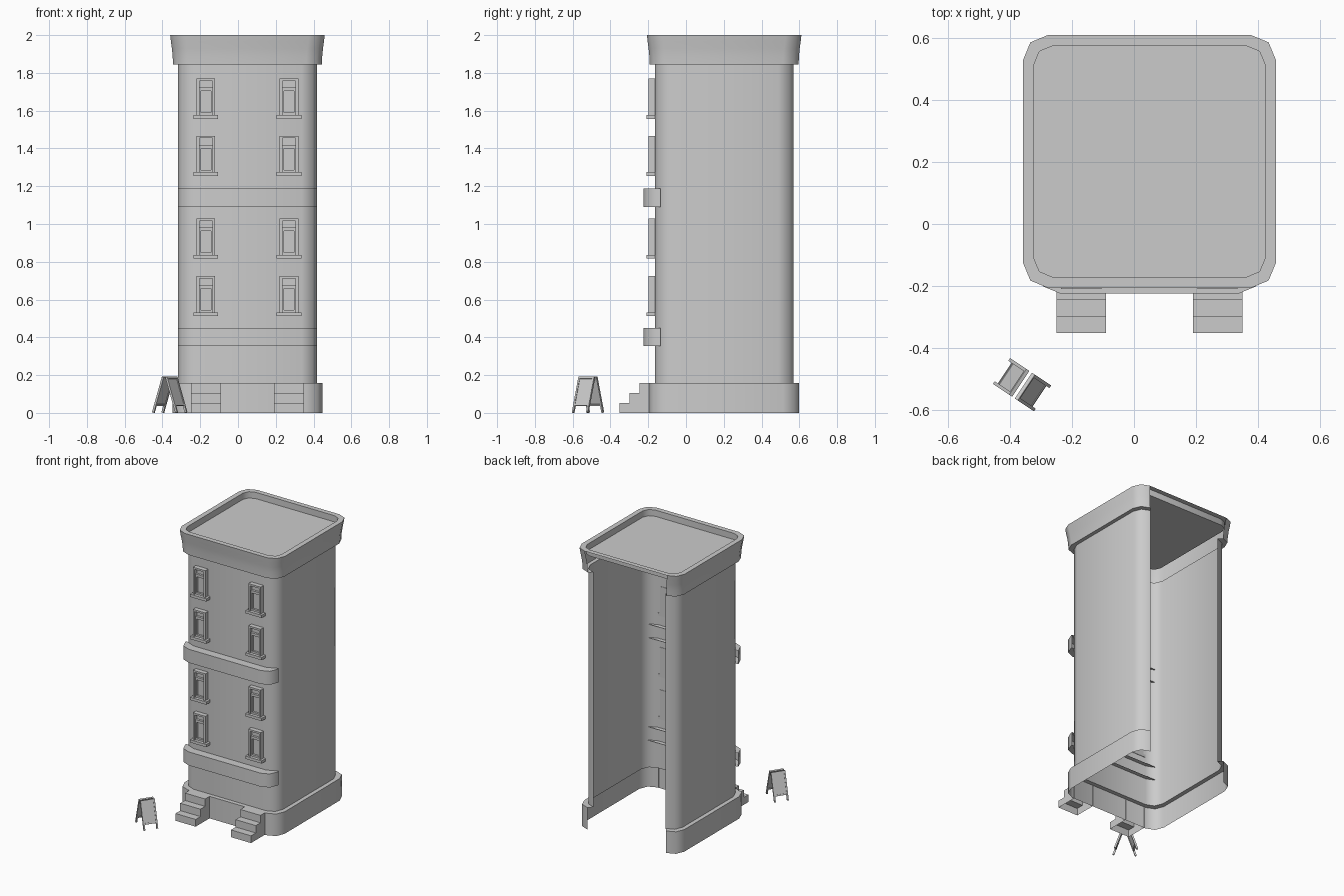
import bpy, bmesh, math
from mathutils import Matrix, Vector

if "Cube" in bpy.data.objects:
    bpy.data.objects.remove(bpy.data.objects["Cube"])

CX, CY = 0.05, 0.202      # tower centre
FRONT = -0.165            # front wall plane


def finish(name, bm, smooth=False):
    me = bpy.data.meshes.new(name)
    bm.to_mesh(me)
    bm.free()
    ob = bpy.data.objects.new(name, me)
    bpy.context.collection.objects.link(ob)
    if smooth:
        bpy.ops.object.select_all(action='DESELECT')
        ob.select_set(True)
        bpy.context.view_layer.objects.active = ob
        bpy.ops.object.shade_smooth_by_angle(angle=math.radians(50))
    return ob


def arc(cx, cy, r, start, n=2):
    return [(cx + r * math.cos(a), cy + r * math.sin(a))
            for a in (start + math.pi / 2 * i / n for i in range(n + 1))]


def outline(half, r):
    """Rounded square, from the back-left corner round the front to the back-right."""
    k = half - r
    corners = [(-k, k, 0.5), (-k, -k, 1.0), (k, -k, 1.5), (k, k, 0.0)]
    pts = []
    for x, y, s in corners:
        pts += arc(CX + x, CY + y, r, s * math.pi)
    return pts


def loft(name, rings, closed=False, cap_top=False, cap_bottom=False):
    """rings: list of (xy outline, z), bottom to top."""
    bm = bmesh.new()
    rows = [[bm.verts.new((x, y, z)) for x, y in pts] for pts, z in rings]
    n = len(rows[0])
    for a, b in zip(rows, rows[1:]):
        for i in range(n if closed else n - 1):
            j = (i + 1) % n
            bm.faces.new((a[i], a[j], b[j], b[i]))
    if cap_top:
        bm.faces.new(rows[-1])
    if cap_bottom:
        bm.faces.new(rows[0][::-1])
    return finish(name, bm, True)


def box(bm, lo, hi, mat=Matrix.Identity(4)):
    lo, hi = Vector(lo), Vector(hi)
    m = mat @ Matrix.Translation((lo + hi) / 2) @ Matrix.Diagonal((*(hi - lo), 1))
    bmesh.ops.create_cube(bm, size=1, matrix=m)


# tower shell, left open at the back
base, wall = outline(0.397, 0.085), outline(0.367, 0.08)
loft("plinth", [(base, 0), (base, 0.158), (wall, 0.158)])
loft("tower_walls", [(wall, 0.158), (wall, 1.845)])
loft("cornice", [(wall, 1.845)] + [(outline(h, 0.083), z) for h, z in (
    (0.394, 1.845), (0.396, 1.89), (0.400, 1.93), (0.405, 1.965), (0.409, 2.0))])

# parapet rim and sunken roof, closed all round
rim, inner = outline(0.409, 0.083), outline(0.373, 0.06)
loft("roof_and_rim", [(rim, 2.0), (inner, 2.0), (inner, 1.955)], closed=True, cap_top=True)

# projecting bands on the front
k = 0.367 - 0.08
band = ([(CX - 0.367, -0.135)] + arc(CX - k, -0.145, 0.08, math.pi)
        + arc(CX + k, -0.145, 0.08, 1.5 * math.pi) + [(CX + 0.367, -0.135)])
for label, z0, z1 in (("lower", 0.353, 0.45), ("upper", 1.09, 1.187)):
    loft(label + "_band", [(band, z0), (band, z1)], cap_top=True, cap_bottom=True)

# windows with sills
for side in (-1, 1):
    x = CX + side * 0.22
    for z in (0.725, 1.03, 1.467, 1.77):
        bm = bmesh.new()
        yb, yf = FRONT + 0.003, -0.198
        for s in (-1, 1):                                            # frame and sash sides
            box(bm, (x + s * 0.042 - 0.007, yf, z - 0.193), (x + s * 0.042 + 0.007, yb, z))
            box(bm, (x + s * 0.031 - 0.004, -0.188, z - 0.193), (x + s * 0.031 + 0.004, yb, z - 0.06))
        box(bm, (x - 0.035, yf, z - 0.013), (x + 0.035, yb, z))       # head
        box(bm, (x - 0.035, -0.190, z - 0.066), (x + 0.035, yb, z - 0.048))   # transom
        box(bm, (x - 0.027, -0.188, z - 0.193), (x + 0.027, yb, z - 0.180))   # sash bottom
        box(bm, (x - 0.035, -0.174, z - 0.193), (x + 0.035, yb, z - 0.013))   # glass
        box(bm, (x - 0.065, -0.210, z - 0.213), (x + 0.065, yb, z - 0.193))   # sill
        finish("window", bm)

# entrance steps
profile = [(-0.352, 0), (-0.352, 0.052), (-0.298, 0.052), (-0.298, 0.105),
           (-0.245, 0.105), (-0.245, 0.158), (-0.19, 0.158), (-0.19, 0)]
for side in (-1, 1):
    x = CX + side * 0.22
    bm = bmesh.new()
    left, right = [[bm.verts.new((x + d, y, z)) for y, z in profile] for d in (-0.08, 0.08)]
    bm.faces.new(left)
    bm.faces.new(right[::-1])
    for i in range(6):
        bm.faces.new((left[i], right[i], right[i + 1], left[i + 1]))
    bmesh.ops.recalc_face_normals(bm, faces=bm.faces)
    finish("entrance_steps", bm)

# folding pavement sign: two leaning framed boards
place = Matrix.Translation((-0.3615, -0.519, 0)) @ Matrix.Rotation(math.radians(-33.7), 4, 'Z')
for turn in (0, math.pi):
    m = (place @ Matrix.Rotation(turn, 4, 'Z') @ Matrix.Translation((0.074, 0, 0.002))
         @ Matrix.Rotation(math.radians(-18.6), 4, 'Y'))
    bm = bmesh.new()
    for s in (-1, 1):
        box(bm, (-0.006, s * 0.045 - 0.005, 0), (0.006, s * 0.045 + 0.005, 0.198), m)   # legs
    box(bm, (-0.006, -0.04, 0.187), (0.006, 0.04, 0.198), m)                            # top rail
    box(bm, (-0.006, -0.04, 0.038), (0.006, 0.04, 0.048), m)                            # bottom rail
    box(bm, (-0.003, -0.04, 0.048), (0.003, 0.04, 0.187), m)                            # board
    finish("pavement_sign_board", bm)
